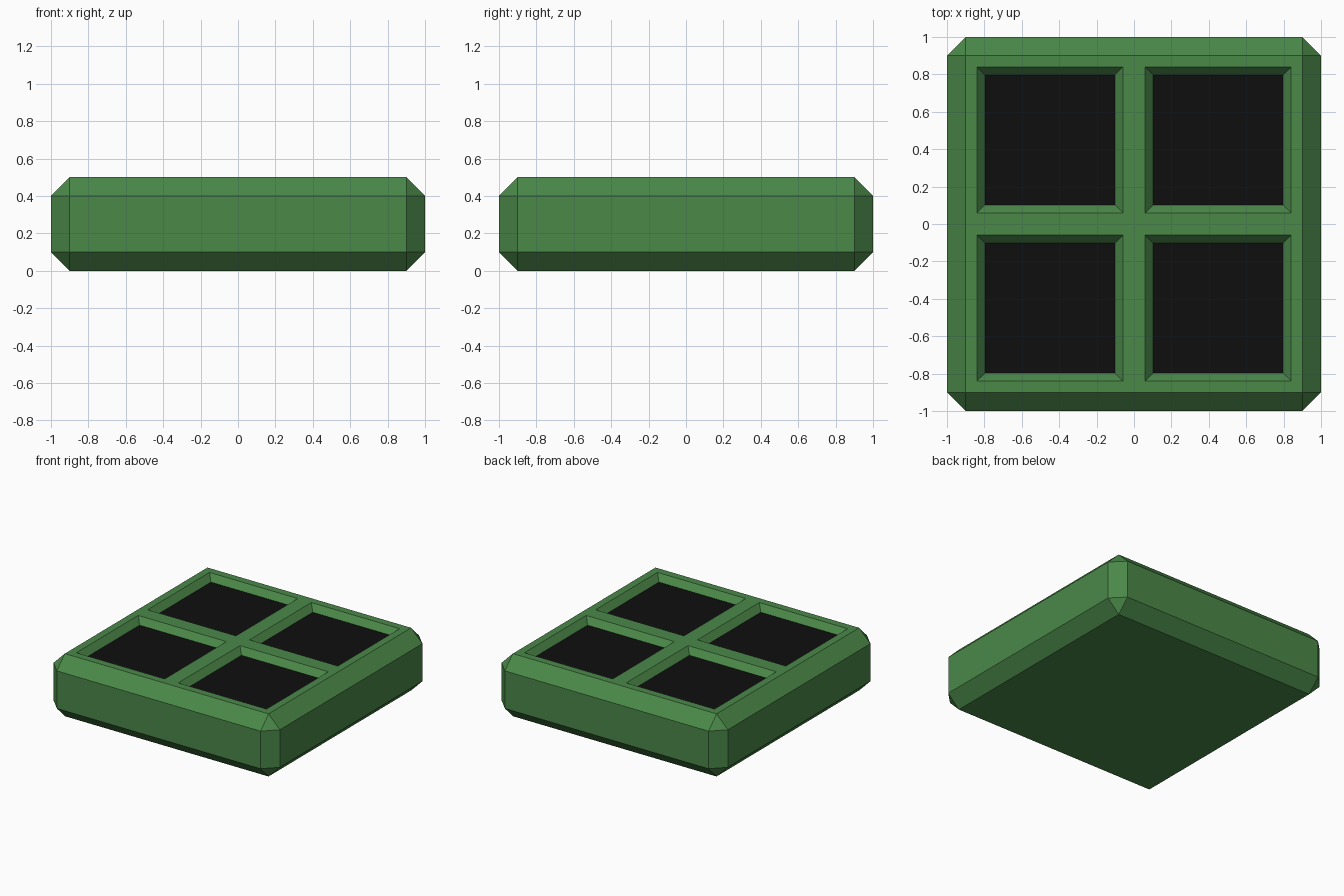
import bpy, bmesh
from mathutils import Vector

if "Cube" in bpy.data.objects:
    bpy.data.objects.remove(bpy.data.objects["Cube"])


def material(name, rgb):
    m = bpy.data.materials.new(name)
    m.diffuse_color = (*rgb, 1.0)
    m.use_nodes = True
    m.node_tree.nodes["Principled BSDF"].inputs["Base Color"].default_value = m.diffuse_color
    return m


# Tray body: chamfered slab
bm = bmesh.new()
bmesh.ops.create_cube(bm, size=1.0)
for v in bm.verts:
    v.co = Vector((v.co.x * 2, v.co.y * 2, v.co.z * 0.5 + 0.25))
bmesh.ops.bevel(bm, geom=bm.edges[:], offset=0.1, segments=1,
                affect='EDGES', profile=0.5)


def top_faces():
    return [f for f in bm.faces if f.normal.z > 0.99]


# Cut the top face along the frame lines
bm.normal_update()
for axis in (Vector((1, 0, 0)), Vector((0, 1, 0))):
    for d in (-0.84, -0.06, 0.06, 0.84):
        faces = top_faces()
        edges = {e for f in faces for e in f.edges}
        verts = {v for f in faces for v in f.verts}
        bmesh.ops.bisect_plane(bm, geom=faces + list(edges) + list(verts),
                               plane_co=axis * d, plane_no=axis, dist=1e-5)
        bm.normal_update()

# Four sunken windows with sloped sides and a dark floor
for f in top_faces():
    c = f.calc_center_median()
    if abs(abs(c.x) - 0.45) < 0.01 and abs(abs(c.y) - 0.45) < 0.01:
        bmesh.ops.inset_individual(bm, faces=[f], thickness=0.06, depth=0)
        for v in f.verts:
            v.co.z -= 0.05
        f.material_index = 1
bm.normal_update()

mesh = bpy.data.meshes.new("window_tray")
bm.to_mesh(mesh)
bm.free()
mesh.materials.append(material("leaf green", (0.069, 0.246, 0.066)))
mesh.materials.append(material("near black", (0.0045, 0.0045, 0.0045)))
obj = bpy.data.objects.new("window_tray", mesh)
bpy.context.collection.objects.link(obj)
